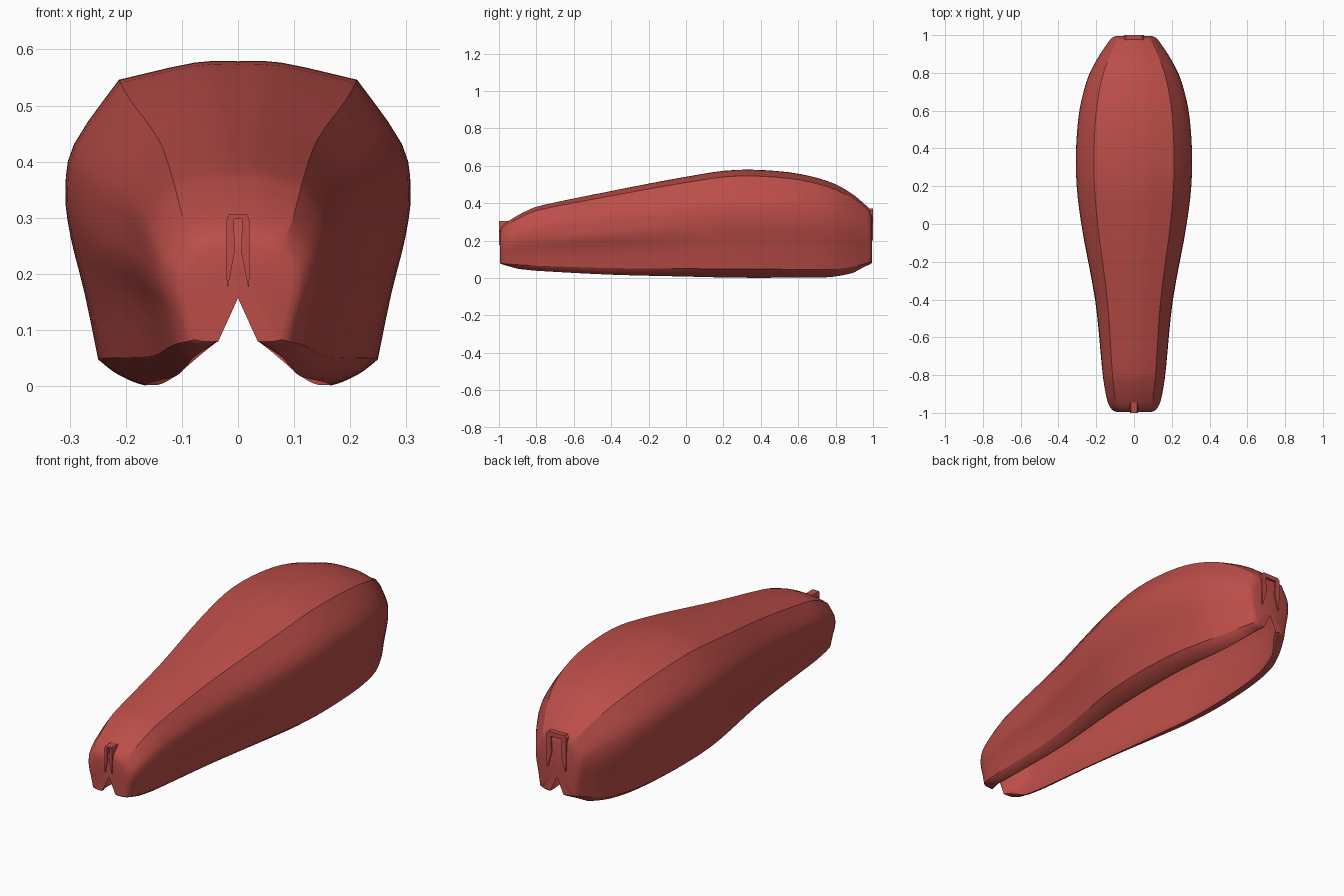
import bpy, bmesh, math
from mathutils import Vector

if "Cube" in bpy.data.objects:
    bpy.data.objects.remove(bpy.data.objects["Cube"])

red = bpy.data.materials.new("warm_red")
red.use_nodes = True
red.diffuse_color = (0.5, 0.075, 0.065, 1)
red.node_tree.nodes["Principled BSDF"].inputs["Base Color"].default_value = red.diffuse_color

END = 0.994


def spline(pts, steps):
    """Smooth curve through points of any dimension."""
    pts = [Vector(p) for p in pts]
    out = []
    for i in range(len(pts) - 1):
        b, c = pts[i], pts[i + 1]
        a = pts[i - 1] if i else b
        d = pts[min(i + 2, len(pts) - 1)]
        for k in range(steps):
            t = k / steps
            out.append(b + (c - a) * (t / 2) + (a * 2 - b * 5 + c * 4 - d) * (t * t / 2)
                       + (b * 3 - a - c * 3 + d) * (t ** 3 / 2))
    return out + [pts[-1]]


def finish(name, bm, angle):
    bmesh.ops.recalc_face_normals(bm, faces=bm.faces)
    mesh = bpy.data.meshes.new(name)
    bm.to_mesh(mesh)
    bm.free()
    mesh.materials.append(red)
    obj = bpy.data.objects.new(name, mesh)
    bpy.context.collection.objects.link(obj)
    bpy.ops.object.select_all(action='DESELECT')
    obj.select_set(True)
    bpy.context.view_layer.objects.active = obj
    bpy.ops.object.shade_smooth_by_angle(angle=math.radians(angle))


def section(y, top, w, low):
    """Closed outline across the hollow body: outside, lip, inside."""
    h = top - low
    pinch = max(0, math.sin(math.pi * min(1, (y + 1) / 1.1)))
    # The cavity opens up from a narrow notch in each end wall
    inset = min(1, max(0, (END - abs(y)) / 0.09))
    hollow = math.sqrt(inset)
    lip = Vector((0.035, 0.08)).lerp(Vector((w * 0.54, low + 0.002)), hollow)
    crown = [(0, top), (w * 0.25, top - h * 0.004), (w * 0.69, top - h * 0.057)]
    flank = [crown[-1], (w * 0.95, low + h * 0.745),
             (w, low + h * 0.6), (w * (0.97 + pinch * 0.02), low + h * 0.46),
             (w * (0.89 - pinch * 0.04), low + h * 0.29),
             (w * (0.81 - pinch * 0.05), low + h * 0.083)]
    corner = Vector(flank[-1])
    under = [corner, corner.lerp(lip, 0.35) - Vector((0, h * 0.012)),
             corner.lerp(lip, 0.75) - Vector((0, h * 0.009)), lip]
    wall = 0.02
    inside = spline([lip, (corner.x - wall * 1.2, corner.y + wall * 0.6),
                     (w * 0.88 - wall, low + h * 0.29), (w - wall * 1.2, low + h * 0.6),
                     (w * 0.69 - wall * 0.6, top - h * 0.057 - wall), (0, top - wall)], 3)
    notch_top = Vector((0, 0.157))
    inside = [Vector((0.035, 0.08)).lerp(notch_top, i / (len(inside) - 1)).lerp(p, hollow)
              for i, p in enumerate(inside)]
    half = spline(crown, 3)[:-1] + spline(flank, 3)[:-1] + spline(under, 3)[:-1] + inside
    ring = half + [Vector((-p.x, p.y)) for p in reversed(half[1:-1])]
    return [(p.x, y, p.y) for p in ring]


# Body: position, crown height, half width and underside height
stations = [
    (-END, 0.25, 0.095, 0.068), (-0.982, 0.275, 0.117, 0.061), (-0.94, 0.31, 0.14, 0.053),
    (-0.85, 0.36, 0.158, 0.042), (-0.75, 0.393, 0.17, 0.034), (-0.4, 0.465, 0.205, 0.016),
    (0, 0.541, 0.279, 0.006), (0.27, 0.578, 0.307, 0), (0.55, 0.565, 0.296, 0),
    (0.75, 0.52, 0.253, 0.002), (0.87, 0.462, 0.197, 0.02), (0.96, 0.39, 0.138, 0.05),
    (0.985, 0.36, 0.118, 0.062), (END, 0.335, 0.098, 0.072)]
bm = bmesh.new()
rings = [[bm.verts.new(p) for p in section(*s)] for s in spline(stations, 4)]
for a, b in zip(rings, rings[1:]):
    for i in range(len(a)):
        j = (i + 1) % len(a)
        bm.faces.new((a[i], a[j], b[j], b[i]))
# End faces fan out from a point above the notch
for ring in (rings[0], rings[-1]):
    hub = bm.verts.new((0, ring[0].co.y, 0.2))
    for i in range(len(ring)):
        bm.faces.new((ring[i - 1], ring[i], hub))
finish("body_shell", bm, 27)


def clip(name, half, inner, top, bridge, tip, y0, y1):
    """Upside-down U with two tapering prongs."""
    outline = [(0, top), (half * 0.8, top), (half, top - 0.012), (half * 0.95, tip),
               (half * 0.85, tip), (inner, (tip + bridge) / 2), (inner * 1.2, bridge), (0, bridge)]
    bm = bmesh.new()
    for side in (1, -1):
        front, back = ([bm.verts.new((side * x, y, z)) for x, z in outline] for y in (y0, y1))
        bm.faces.new(front)
        bm.faces.new(back)
        for i in range(len(outline) - 1):
            bm.faces.new((front[i], front[i + 1], back[i + 1], back[i]))
    bmesh.ops.remove_doubles(bm, verts=bm.verts, dist=0.0001)
    bmesh.ops.triangulate(bm, faces=bm.faces)
    finish(name, bm, 30)


# Small clips at both ends
clip("front_clip", 0.021, 0.006, 0.306, 0.298, 0.178, -1.0, -0.925)
clip("back_clip", 0.054, 0.025, 0.372, 0.35, 0.2, 0.975, 1.0)
